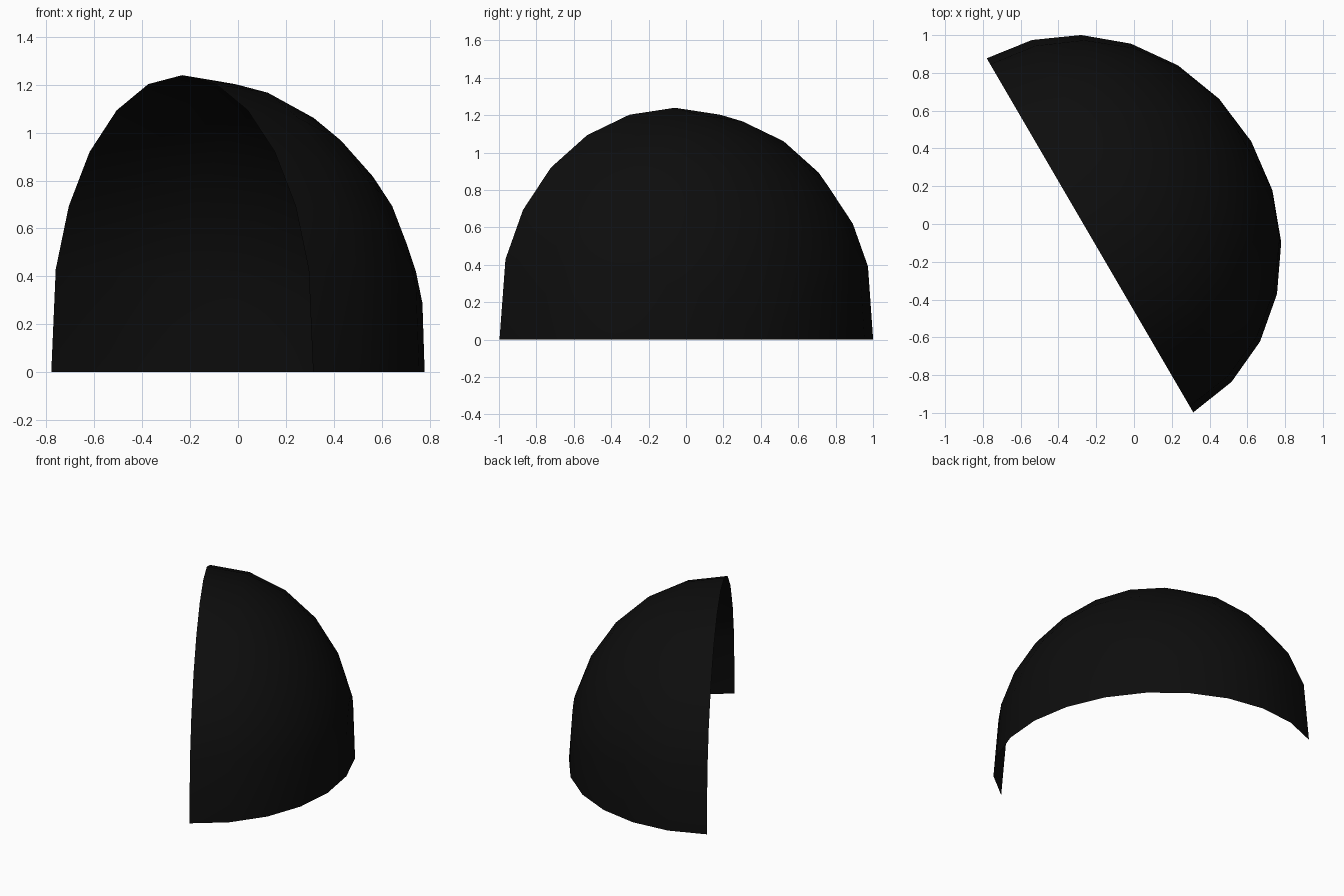
import bpy, bmesh
from mathutils import Vector

if "Cube" in bpy.data.objects:
    bpy.data.objects.remove(bpy.data.objects["Cube"])

# Dimensions
HALF_WIDTH, DEPTH = 1.085, 0.988      # along the open side / away from it
BASE_LIFT, RISE = 0.147, 1.093        # curve starts above a rim pulled to the floor
CENTRE = Vector((-0.233, -0.06, 0))
ALONG = Vector((-0.504, 0.864, 0)).normalized()
OUT = Vector((ALONG.y, -ALONG.x, 0))
UP = Vector((0, 0, 1))

black = bpy.data.materials.new("soft black")
black.diffuse_color = (0.004, 0.004, 0.004, 1)
black.use_nodes = True
black.node_tree.nodes["Principled BSDF"].inputs["Base Color"].default_value = black.diffuse_color

# Quarter sphere with its pole pointing away from the open side
bm = bmesh.new()
bmesh.ops.create_uvsphere(bm, u_segments=24, v_segments=12, radius=1)
spare = [v for v in bm.verts if v.co.z < -0.01 or v.co.y < -0.01]
bmesh.ops.delete(bm, geom=spare, context='VERTS')

# Stretch and turn it into a dome, with the lowest rim flat on the floor
for v in bm.verts:
    x, y, z = v.co
    height = BASE_LIFT + RISE * y if y > 0.01 else 0
    v.co = CENTRE + ALONG * (x * HALF_WIDTH) + OUT * (z * DEPTH) + UP * height
for f in bm.faces:
    f.smooth = True

mesh = bpy.data.meshes.new("half_dome_shell")
bm.to_mesh(mesh)
bm.free()
mesh.materials.append(black)
shell = bpy.data.objects.new("half_dome_shell", mesh)
bpy.context.collection.objects.link(shell)
